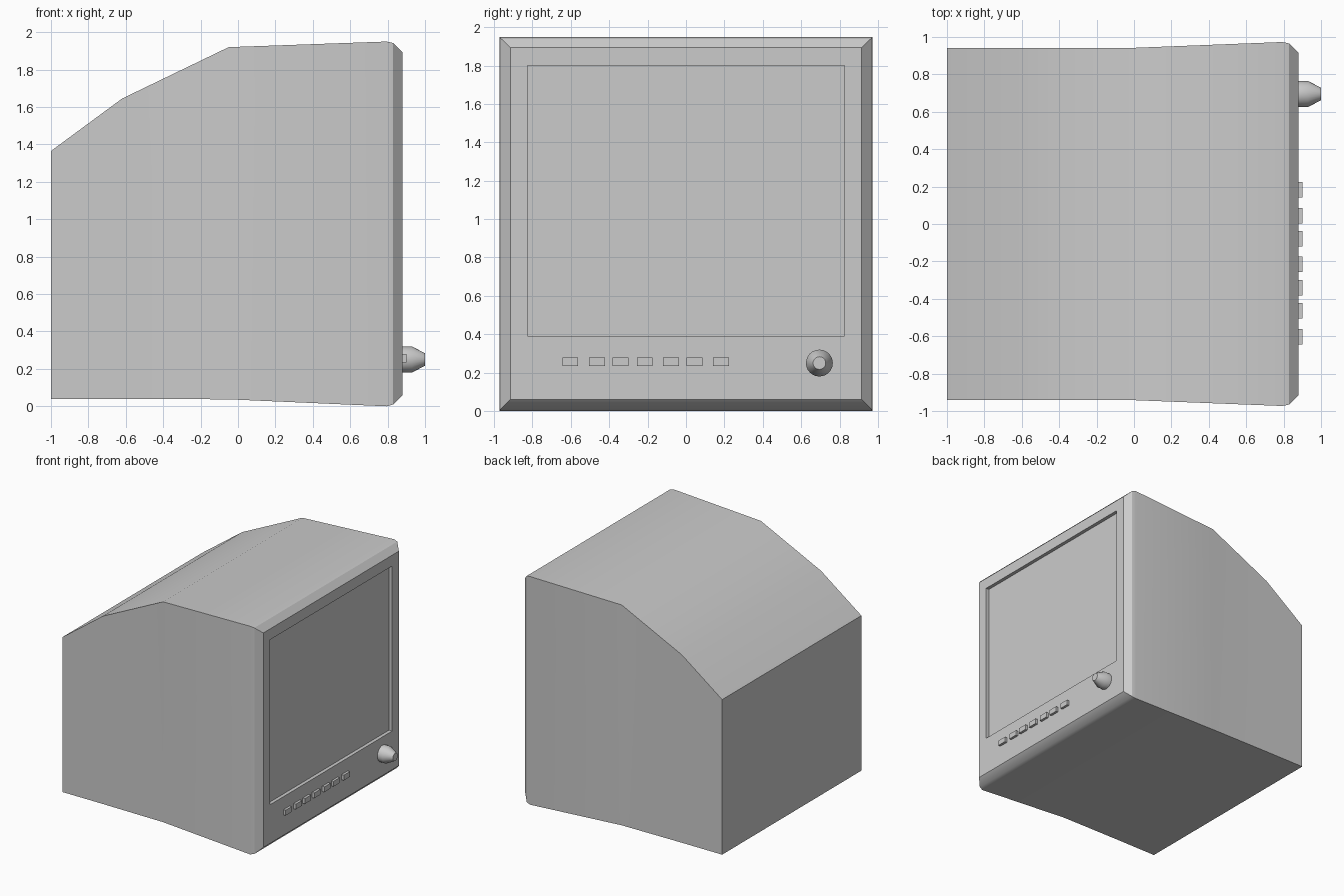
import bpy, bmesh, math

if "Cube" in bpy.data.objects:
    bpy.data.objects.remove(bpy.data.objects["Cube"])


def finish(name, bm, angle=30):
    bmesh.ops.recalc_face_normals(bm, faces=bm.faces)
    mesh = bpy.data.meshes.new(name)
    bm.to_mesh(mesh)
    bm.free()
    obj = bpy.data.objects.new(name, mesh)
    bpy.context.collection.objects.link(obj)
    bpy.ops.object.select_all(action='DESELECT')
    obj.select_set(True)
    bpy.context.view_layer.objects.active = obj
    bpy.ops.object.shade_smooth_by_angle(angle=math.radians(angle))
    return obj


def loft(name, rings):
    """Skin a list of closed rings of points and cap both ends."""
    bm = bmesh.new()
    loops = [[bm.verts.new(p) for p in ring] for ring in rings]
    n = len(loops[0])
    for a, b in zip(loops, loops[1:]):
        for i in range(n):
            j = (i + 1) % n
            bm.faces.new((a[i], a[j], b[j], b[i]))
    bm.faces.new(loops[0])
    bm.faces.new(loops[-1])
    return finish(name, bm)


def rect(x, half_y, z0, z1):
    return [(x, -half_y, z0), (x, half_y, z0), (x, half_y, z1), (x, -half_y, z1)]


def circle(x, y, z, r, n=24):
    return [(x, y + r * math.cos(2 * math.pi * i / n),
             z + r * math.sin(2 * math.pi * i / n)) for i in range(n)]


FRONT = 0.88

# Housing from back to bezel, then inward to the recessed screen
loft("monitor_housing", [rect(*s) for s in (
    (-1.0, 0.94, 0.04, 1.365),
    (-0.62, 0.94, 0.04, 1.645),
    (-0.05, 0.94, 0.037, 1.92),
    (0.795, 0.973, 0.0, 1.95),
    (0.83, 0.965, 0.01, 1.942),
    (FRONT, 0.915, 0.06, 1.893),
    (FRONT, 0.825, 0.39, 1.80),
    (FRONT - 0.03, 0.825, 0.39, 1.80),
)])

# Row of control buttons
for k, y in enumerate((-0.603, -0.464, -0.342, -0.215, -0.078, 0.045, 0.183)):
    bm = bmesh.new()
    bmesh.ops.create_cube(bm, size=1)
    bmesh.ops.scale(bm, vec=(0.04, 0.083, 0.045), verts=bm.verts)
    bmesh.ops.translate(bm, vec=(FRONT + 0.001, y, 0.257), verts=bm.verts)
    finish(f"button_{k + 1}", bm)

# Tapered dial knob
loft("dial_knob", [circle(x, 0.695, 0.25, r) for x, r in (
    (FRONT - 0.01, 0.07), (0.93, 0.07), (1.0, 0.033))])
